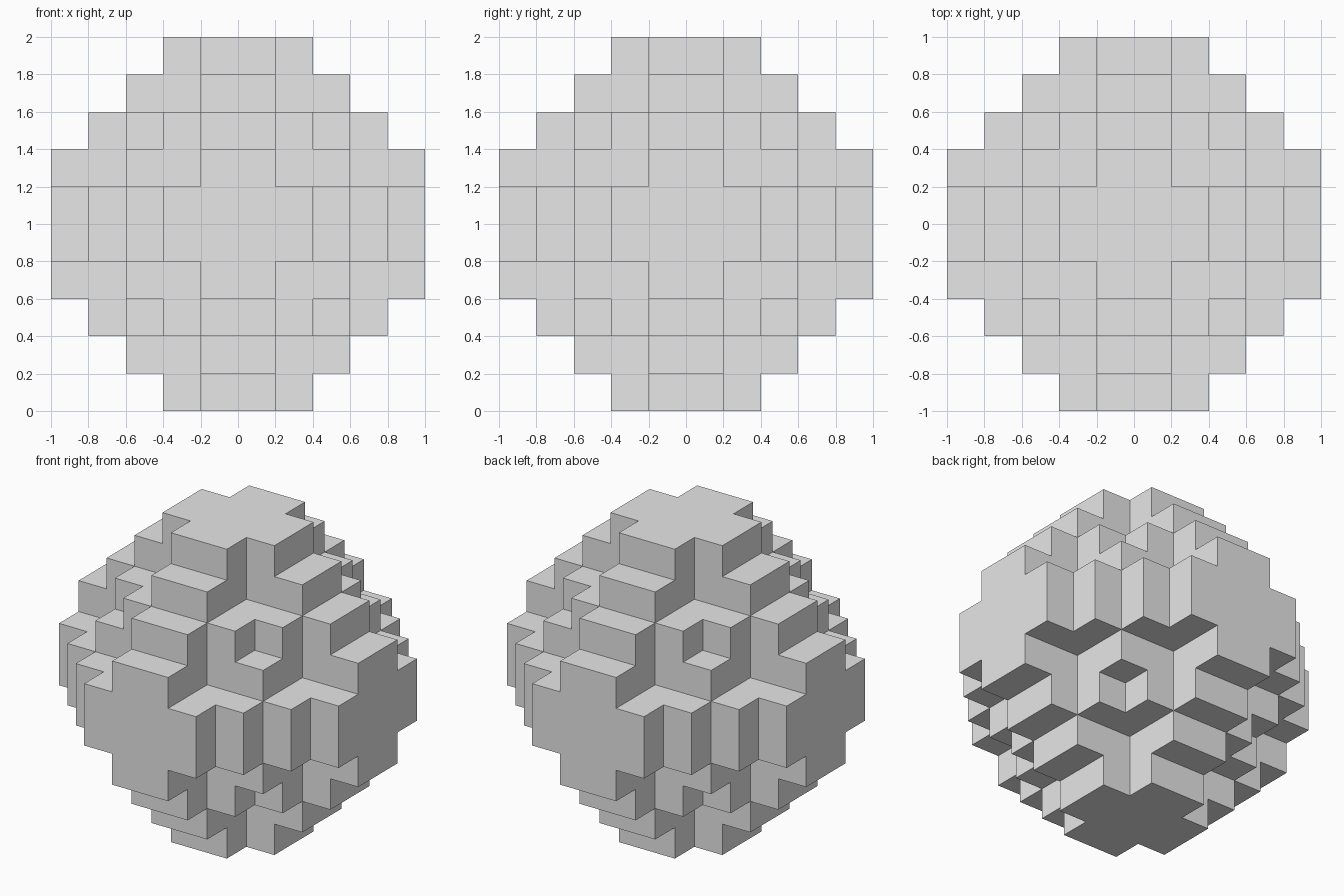
import bpy
import bmesh
import math
from mathutils import Vector

cube = bpy.data.objects.get("Cube")
if cube:
    bpy.data.objects.remove(cube, do_unlink=True)

BLOCK = 0.2          # edge length of one block
HALF = 5             # blocks from the centre to the outside
DISC = (5, 5, 4, 3, 2)   # stepped outline of each of the three crossing discs


def ring(i):
    """Distance of a block from the centre plane, counted from 0."""
    return i if i >= 0 else -i - 1


def filled(cell):
    a, b, c = sorted(ring(i) for i in cell)
    if c >= HALF:
        return False
    if a == 0:                      # three crossing stepped discs
        return c < DISC[b]
    return c <= 2 and a + b + c < 6  # core block with its corners notched


# Add only the outer faces of the blocks
bm = bmesh.new()
span = range(-HALF, HALF)
cells = [(x, y, z) for x in span for y in span for z in span]
for cell in filter(filled, cells):
    centre = Vector(cell) + Vector((0.5, 0.5, 0.5))
    for axis in range(3):
        for sign in (-1, 1):
            neighbour = list(cell)
            neighbour[axis] += sign
            if filled(neighbour):
                continue
            normal, u, v = Vector(), Vector(), Vector()
            normal[axis] = sign / 2
            u[(axis + 1) % 3] = 0.5
            v[(axis + 2) % 3] = sign / 2
            mid = centre + normal
            corners = (mid - u - v, mid + u - v, mid + u + v, mid - u + v)
            bm.faces.new([bm.verts.new(p * BLOCK) for p in corners])

# Weld the blocks and merge the flat areas
bmesh.ops.remove_doubles(bm, verts=bm.verts, dist=0.001)
bmesh.ops.dissolve_limit(bm, angle_limit=math.radians(1),
                         verts=bm.verts, edges=bm.edges)
bmesh.ops.translate(bm, verts=bm.verts, vec=(0, 0, HALF * BLOCK))

mesh = bpy.data.meshes.new("block_sphere")
bm.to_mesh(mesh)
bm.free()

# Plain grey finish
grey = bpy.data.materials.new("light_grey")
grey.use_nodes = True
colour = (0.8, 0.8, 0.8, 1)
grey.diffuse_color = colour
grey.node_tree.nodes["Principled BSDF"].inputs["Base Color"].default_value = colour
mesh.materials.append(grey)

sphere = bpy.data.objects.new("block_sphere", mesh)
bpy.context.collection.objects.link(sphere)
